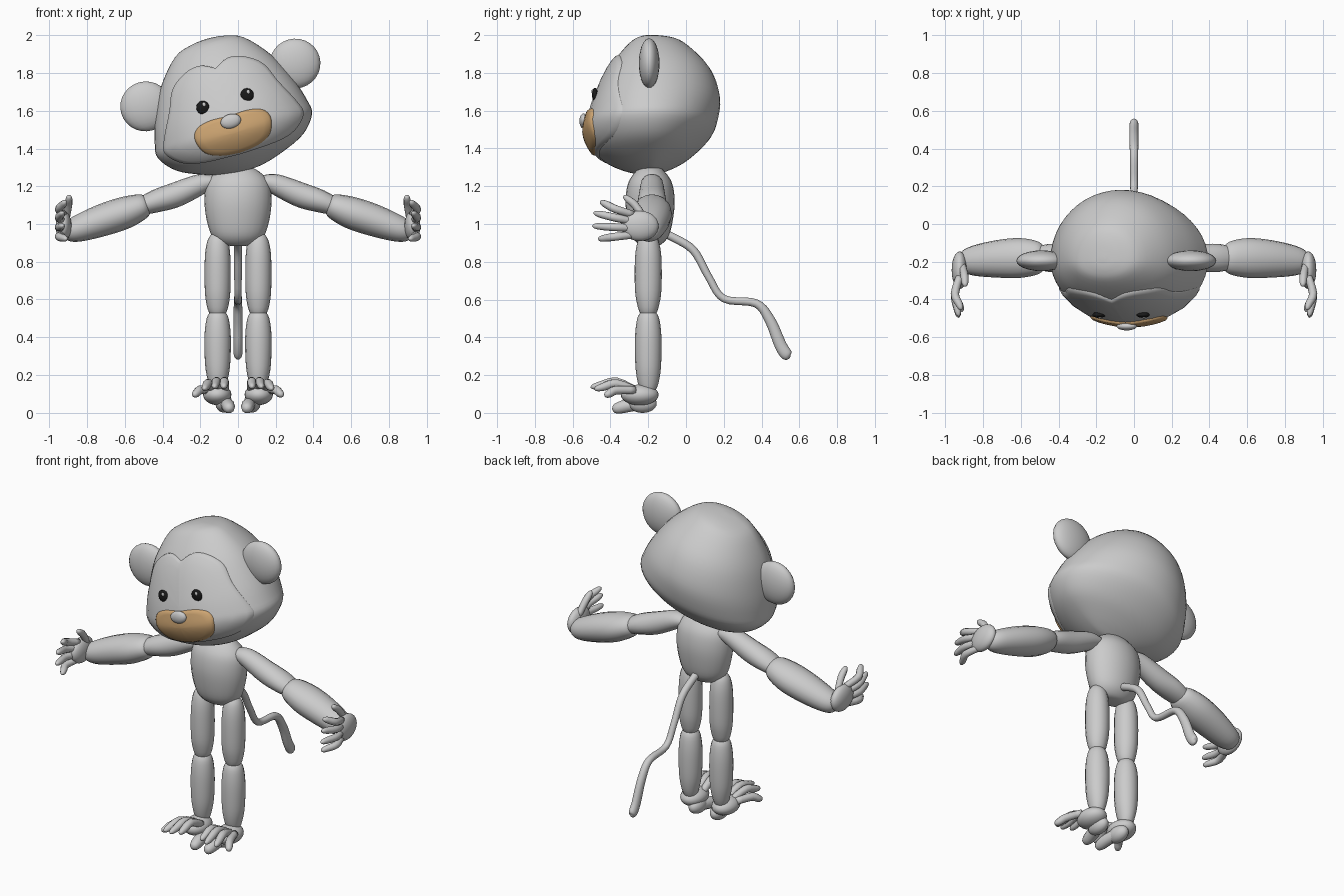
import bpy, bmesh
from math import sin, cos, pi, radians
from mathutils import Vector, Matrix
from mathutils.bvhtree import BVHTree

if "Cube" in bpy.data.objects:
    bpy.data.objects.remove(bpy.data.objects["Cube"])

# Head parts are built upright around a pivot, then tilted sideways
TILT = Matrix.Translation((-0.06, 0, 1.62)) @ Matrix.Rotation(radians(-16), 4, 'Y')


def material(name, rgb):
    m = bpy.data.materials.new(name)
    m.diffuse_color = (*rgb, 1)
    m.use_nodes = True
    m.node_tree.nodes["Principled BSDF"].inputs["Base Color"].default_value = m.diffuse_color
    return m


TAN = material("tan", (0.62, 0.38, 0.17))
BLACK = material("black", (0.01, 0.01, 0.01))
WHITE = material("white", (0.95, 0.95, 0.95))


def catmull(rows, n):
    """Resample rows of numbers with a Catmull-Rom spline."""
    pts = [Vector(r) for r in rows]
    out = []
    for i in range(len(pts) - 1):
        a, b, c = pts[max(i - 1, 0)], pts[i], pts[i + 1]
        d = pts[min(i + 2, len(pts) - 1)]
        for k in range(n):
            t = k / n
            out.append(0.5 * (2 * b + (c - a) * t + (2 * a - 5 * b + 4 * c - d) * t * t
                              + (3 * b - a - 3 * c + d) * t ** 3))
    return out + [pts[-1]]


def finish(name, bm, mirror=False, matrix=None, mat=None):
    bmesh.ops.recalc_face_normals(bm, faces=bm.faces)
    me = bpy.data.meshes.new(name)
    bm.to_mesh(me)
    bm.free()
    me.polygons.foreach_set("use_smooth", [True] * len(me.polygons))
    ob = bpy.data.objects.new(name, me)
    bpy.context.collection.objects.link(ob)
    if matrix:
        ob.matrix_world = matrix
    if mirror:
        ob.modifiers.new("mirror", 'MIRROR')
    if mat:
        me.materials.append(mat)
    return ob


def skin(name, rings, **kw):
    """Closed surface through equal-sized rings of points."""
    bm = bmesh.new()
    vs = [[bm.verts.new(p) for p in ring] for ring in rings]
    n = len(vs[0])
    for lo, hi in zip(vs, vs[1:]):
        for i in range(n):
            j = (i + 1) % n
            bm.faces.new((lo[i], lo[j], hi[j], hi[i]))
    bm.faces.new(vs[0])
    bm.faces.new(vs[-1])
    return finish(name, bm, **kw)


def tube(name, rows, up=(0, 1, 0), n=4, seg=16, **kw):
    """Limb from rows (x, y, z, side radius, radius along up)."""
    pts = catmull(rows, n)
    rings = []
    for i, p in enumerate(pts):
        c = Vector(p[:3])
        t = Vector(pts[min(i + 1, len(pts) - 1)][:3]) - Vector(pts[max(i - 1, 0)][:3])
        a = t.cross(Vector(up)).normalized()
        b = a.cross(t).normalized()
        rings.append([c + a * max(p[3], 0.001) * cos(2 * pi * k / seg)
                      + b * max(p[4], 0.001) * sin(2 * pi * k / seg) for k in range(seg)])
    return skin(name, rings, **kw)


def digit(name, base, mid, tip, r):
    """Finger or toe with a rounded tip."""
    b, m, t = Vector(base), Vector(mid), Vector(tip)
    rows = [(b, r * .9), (m, r), (m.lerp(t, .6), r * .9), (m.lerp(t, .9), r * .6), (t, r * .1)]
    tube(name, [(*p, q, q) for p, q in rows], up=(0, 0, 1), n=3, seg=10, mirror=True)


def ellipsoid(name, c, r, **kw):
    bm = bmesh.new()
    bmesh.ops.create_uvsphere(bm, u_segments=24, v_segments=14, radius=1,
                              matrix=Matrix.Translation(c) @ Matrix.Diagonal((*r, 1)))
    return finish(name, bm, **kw)


# Skull: rows of height, half width, front y, back y
skull = [(.377, .01, -.19, -.17), (.368, .09, -.25, -.07), (.33, .19, -.31, .01),
         (.2, .305, -.41, .13), (.05, .38, -.475, .18), (-.08, .42, -.515, .165),
         (-.16, .425, -.52, .125), (-.25, .35, -.47, .03), (-.31, .22, -.38, -.07),
         (-.345, .1, -.28, -.15), (-.352, .01, -.2, -.18)]
rings = []
for w, a, f, b in catmull(skull, 4):
    yc = -0.19 if f < -0.21 else (f + b) / 2
    rings.append([Vector((a * cos(t), yc + sin(t) * (b - yc if sin(t) > 0 else yc - f), w))
                  for t in [2 * pi * k / 48 for k in range(48)]])
head = skin("head", rings, matrix=TILT)
tree = BVHTree.FromPolygons([v.co for v in head.data.vertices],
                            [p.vertices[:] for p in head.data.polygons])


def face_y(u, w):
    hit = tree.ray_cast(Vector((u, -2, w)), Vector((0, 1, 0)))[0]
    return hit.y if hit else -0.2


def patch(name, half, cw, lift, mat=None):
    """Raised plate on the face, from the right half of its outline."""
    edge = catmull(half, 4)
    edge += [Vector((-p.x, p.y)) for p in edge[-2:0:-1]]
    rings = []
    for s, up in [(.04, 1), (.2, 1), (.4, 1), (.6, 1), (.8, 1), (.95, 1), (1, .7), (1, -1.5)]:
        ring = []
        for p in edge:
            u, w = p.x * s, cw + (p.y - cw) * s
            ring.append((u, face_y(u, w) - lift * up, w))
        rings.append(ring)
    skin(name, rings, matrix=TILT, mat=mat)


# Face mask and muzzle
patch("face_mask", [(0, .215), (.075, .25), (.16, .235), (.25, .17), (.3, .06), (.37, -.08),
                    (.382, -.15), (.31, -.22), (.2, -.25), (0, -.26)], -.03, .014)
patch("muzzle", [(0, -.05), (.1, -.045), (.18, -.065), (.21, -.12), (.18, -.2), (.1, -.24),
                 (0, -.252)], -.145, .026, TAN)

# Nose, eyes and eye highlights
ellipsoid("nose", (0, face_y(0, -.078) - .028, -.078), (.055, .022, .038), matrix=TILT)
eye_y = face_y(.122, .032) - .016
ellipsoid("eyes", (.122, eye_y, .032), (.035, .016, .036), mirror=True, matrix=TILT, mat=BLACK)
for x in (-.112, .132):
    ellipsoid("eye_highlight", (x, eye_y - .013, .046), (.009, .006, .011), matrix=TILT, mat=WHITE)

# Ears
ellipsoid("ears", (.412, -.195, .122), (.135, .055, .132), mirror=True, matrix=TILT)

# Torso
tube("torso", [(0, -.19, .883, .02, .02), (0, -.19, .893, .09, .06), (0, -.19, .94, .14, .1),
               (0, -.19, 1.03, .168, .122), (0, -.19, 1.13, .178, .13),
               (0, -.19, 1.22, .165, .115), (0, -.19, 1.28, .11, .075),
               (0, -.19, 1.31, .05, .04)], seg=24)

# Arms
tube("upper_arms", [(.13, -.18, 1.225, .035, .05), (.2, -.18, 1.21, .055, .06),
                    (.33, -.18, 1.155, .066, .07), (.44, -.18, 1.12, .06, .075),
                    (.52, -.18, 1.09, .045, .06)], mirror=True)
tube("forearms", [(.475, -.18, 1.105, .04, .05), (.505, -.18, 1.095, .066, .085),
                  (.6, -.18, 1.06, .085, .105), (.72, -.185, 1.02, .085, .1),
                  (.85, -.195, .975, .07, .08), (.91, -.2, .96, .05, .055),
                  (.93, -.2, .955, .02, .025)], mirror=True)

# Hands: palm, thumb and four fingers
ellipsoid("palms", (.925, -.245, .99), (.042, .1, .08), mirror=True)
digit("thumbs", (.91, -.22, 1.03), (.9, -.27, 1.1), (.895, -.33, 1.15), .021)
for i, (x, y, z) in enumerate([(.915, -.455, 1.12), (.93, -.49, 1.06), (.93, -.497, .99),
                               (.91, -.465, .92)]):
    bz = 1.05 - .036 * i
    digit(f"finger_{i + 1}", (.925, -.28, bz), (.95, -.37, bz * .6 + z * .4), (x, y, z), .022)

# Legs
tube("upper_legs", [(.105, -.2, .95, .03, .03), (.107, -.2, .91, .055, .055),
                    (.108, -.2, .82, .068, .07), (.108, -.2, .65, .068, .07),
                    (.108, -.2, .56, .056, .055), (.108, -.2, .52, .04, .04)], mirror=True)
tube("lower_legs", [(.108, -.2, .54, .035, .035), (.108, -.2, .5, .058, .058),
                    (.108, -.2, .4, .07, .07), (.108, -.2, .25, .066, .068),
                    (.108, -.2, .16, .05, .055), (.108, -.2, .11, .035, .035)], mirror=True)

# Feet: sole, big toe and four toes
ellipsoid("feet", (.11, -.245, .095), (.075, .1, .055), mirror=True)
digit("big_toes", (.075, -.2, .055), (.055, -.3, .04), (.045, -.39, .018), .036)
for i, (x, y, z) in enumerate([(.075, -.48, .135), (.125, -.505, .135), (.18, -.485, .125),
                               (.235, -.43, .09)]):
    bx = .07 + .032 * i
    digit(f"toe_{i + 1}", (bx, -.27, .12), (bx * .5 + x * .5, -.37, z + .03), (x, y, z), .024)

# Heels touching the ground
ellipsoid("heels", (.075, -.23, .05), (.045, .075, .05), mirror=True)

# Tail
tube("tail", [(0, -.12, .95, .022, .022), (0, -.07, .93, .022, .022), (0, .04, .86, .022, .022),
              (0, .12, .72, .02, .02), (0, .2, .605, .02, .02), (0, .37, .58, .022, .022),
              (0, .445, .49, .028, .024), (0, .5, .36, .032, .024), (0, .535, .305, .03, .022),
              (0, .55, .292, .004, .004)], up=(1, 0, 0), n=5)
